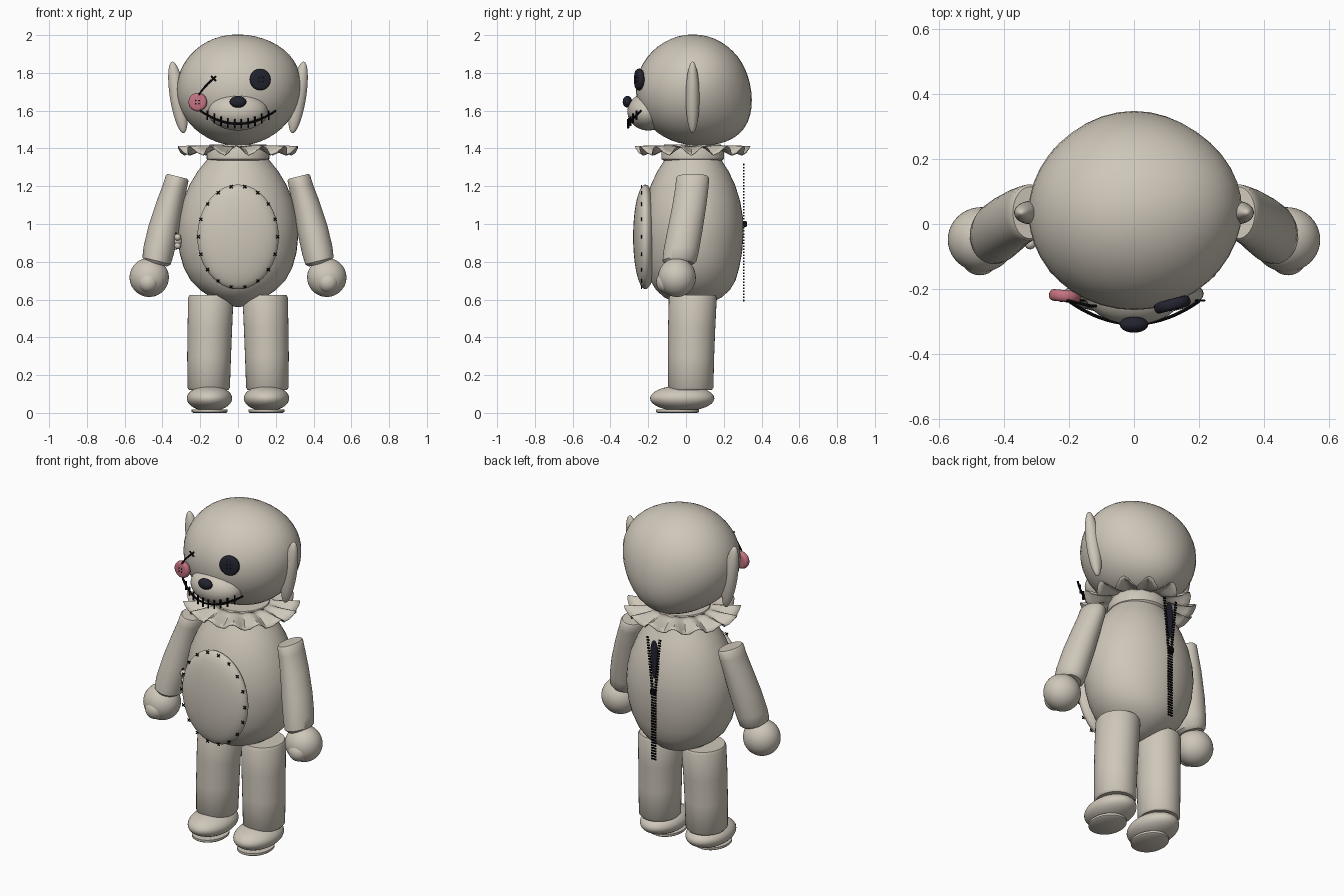
import bpy, bmesh, math
from math import sin, cos, pi
from mathutils import Vector, Matrix

cube = bpy.data.objects.get("Cube")
if cube:
    bpy.data.objects.remove(cube, do_unlink=True)


def material(name, rgb, rough=0.8):
    m = bpy.data.materials.new(name)
    m.use_nodes = True
    m.diffuse_color = (*rgb, 1)
    bsdf = m.node_tree.nodes["Principled BSDF"]
    bsdf.inputs["Base Color"].default_value = (*rgb, 1)
    bsdf.inputs["Roughness"].default_value = rough
    return m


FABRIC = material("warm grey fabric", (0.62, 0.57, 0.49))
DARK = material("dark button", (0.016, 0.017, 0.028))
BLACK = material("black thread", (0.004, 0.004, 0.005))
PINK = material("pink button", (0.55, 0.17, 0.22))


def finish(name, bm, mat, angle=40):
    bmesh.ops.recalc_face_normals(bm, faces=bm.faces)
    mesh = bpy.data.meshes.new(name)
    bm.to_mesh(mesh)
    bm.free()
    ob = bpy.data.objects.new(name, mesh)
    bpy.context.collection.objects.link(ob)
    mesh.materials.append(mat)
    if angle:
        bpy.ops.object.select_all(action='DESELECT')
        ob.select_set(True)
        bpy.context.view_layer.objects.active = ob
        bpy.ops.object.shade_smooth_by_angle(angle=math.radians(angle))
    return ob


def ball(name, centre, size, mat=FABRIC, tilt=0, bumps=()):
    """Ellipsoid with optional soft lumps, tilted about y."""
    bm = bmesh.new()
    bmesh.ops.create_uvsphere(bm, u_segments=40, v_segments=24, radius=1)
    for v in bm.verts:
        n = v.co.copy()
        v.co = n * Vector(size)
        for d, amount in bumps:
            d = Vector(d).normalized()
            v.co += d * amount * max(0, d.dot(n)) ** 4
    bm.transform(Matrix.Translation(centre) @ Matrix.Rotation(tilt, 4, 'Y'))
    return finish(name, bm, mat)


def loft(name, rings, mat=FABRIC, sides=40):
    """Skin through level ellipses given as (centre, x radius, y radius, x slope)."""
    bm = bmesh.new()
    loops = []
    for (x, y, z), rx, ry, slope in rings:
        loops.append([bm.verts.new((x + rx * cos(a), y + ry * sin(a), z + slope * rx * cos(a)))
                      for a in (2 * pi * i / sides for i in range(sides))])
    for low, high in zip(loops, loops[1:]):
        for i in range(sides):
            j = (i + 1) % sides
            bm.faces.new((low[i], low[j], high[j], high[i]))
    bm.faces.new(loops[0])
    bm.faces.new(loops[-1])
    return finish(name, bm, mat)


def bars(name, segments, radius, mat=BLACK):
    """Many short threads in one mesh."""
    bm = bmesh.new()
    for a, b in segments:
        a, b = Vector(a), Vector(b)
        turn = (b - a).to_track_quat('Z', 'Y').to_matrix().to_4x4()
        bmesh.ops.create_cone(bm, cap_ends=True, segments=6, radius1=radius, radius2=radius,
                              depth=(b - a).length, matrix=Matrix.Translation((a + b) / 2) @ turn)
    return finish(name, bm, mat, 0)


def cross(p, s):
    x, y, z = p
    return [((x - s, y, z - s), (x + s, y, z + s)), ((x - s, y, z + s), (x + s, y, z - s))]


def button(name, centre, radius, thick, turn, mat):
    place = Matrix.Translation(centre) @ Matrix.Rotation(turn, 4, 'Z') @ Matrix.Rotation(pi / 2, 4, 'X')
    bm = bmesh.new()
    bmesh.ops.create_cone(bm, cap_ends=True, segments=32, radius1=radius, radius2=radius, depth=thick)
    rims = [e for e in bm.edges if abs(e.verts[0].co.z - e.verts[1].co.z) < 1e-5]
    bmesh.ops.bevel(bm, geom=rims, offset=thick * 0.4, segments=3, affect='EDGES', profile=0.5)
    bm.transform(place)
    finish(name, bm, mat)
    bm = bmesh.new()
    for a in range(4):
        spot = Vector((cos(a * pi / 2 + pi / 4), sin(a * pi / 2 + pi / 4), 0)) * radius * 0.25
        spot.z = thick / 2
        bmesh.ops.create_cone(bm, cap_ends=True, segments=10, radius1=radius * 0.09,
                              radius2=radius * 0.09, depth=0.003, matrix=Matrix.Translation(spot))
    bm.transform(place)
    finish(name + "_holes", bm, BLACK)


# Head and face
ball("head", (0, 0.035, 1.71), (0.325, 0.3, 0.288),
     bumps=[((0.8, 0.2, 0.5), 0.02), ((0, 0.75, -0.66), 0.045), ((-0.3, 0, 1), 0.006)])
ball("muzzle", (0, -0.2, 1.595), (0.157, 0.11, 0.1))
ball("nose", (0, -0.31, 1.647), (0.044, 0.025, 0.031), DARK)
button("eye_button", (0.118, -0.248, 1.765), 0.057, 0.034, 0.26, DARK)
button("hanging_button", (-0.213, -0.222, 1.645), 0.049, 0.036, -0.1, PINK)


def mouth_point(x, dz=0):
    t = (x / 0.2) ** 2
    return (x, -0.308 + 0.07 * t, 1.53 + 0.07 * t + dz)


line = [mouth_point(-0.2 + 0.02 * i) for i in range(21)]
bars("mouth_thread", zip(line, line[1:]), 0.006)
bars("mouth_stitches", [(mouth_point(x, -0.026), mouth_point(x, 0.026))
                        for x in (-0.162 + 0.036 * i for i in range(10))], 0.005)

# Thread the loose button hangs from
thread = [(-0.21 + 0.08 * t, -0.235 - 0.018 * t, 1.675 + 0.095 * t ** 0.75)
          for t in (i / 8 for i in range(9))]
bars("loose_thread", list(zip(thread, thread[1:])) + cross((-0.13, -0.253, 1.77), 0.013), 0.005)

# Neck band and pleated collar
loft("neck_band", [((0, 0.035, z), r, r, 0) for z, r in
                   ((1.335, 0.155), (1.345, 0.166), (1.39, 0.166), (1.42, 0.15))])
bm = bmesh.new()
petals, steps = 14, 6
count = petals * steps
rows = []
for k in range(5):
    t = k / 4
    row = []
    for i in range(count):
        a = 2 * pi * i / count + 0.2
        wave = cos(petals * 2 * pi * i / count)
        r = 0.15 + t * (0.145 + 0.04 * abs(cos(petals * pi * i / count)) - 0.01)
        z = 1.415 - 0.025 * t + 0.024 * t * wave
        row.append(bm.verts.new((r * cos(a), 0.035 + 0.94 * r * sin(a), z)))
    rows.append(row)
for low, high in zip(rows, rows[1:]):
    for i in range(count):
        j = (i + 1) % count
        bm.faces.new((low[i], low[j], high[j], high[i]))
collar = finish("ruffled_collar", bm, FABRIC)
collar.modifiers.new("cloth", 'SOLIDIFY').thickness = 0.004

# Pear-shaped body: height, half width, half depth
profile = ((0.56, 0.01, 0.01), (0.575, 0.06, 0.075), (0.61, 0.14, 0.15), (0.65, 0.2, 0.195),
           (0.7, 0.25, 0.225), (0.77, 0.288, 0.245), (0.85, 0.31, 0.26), (0.95, 0.32, 0.268),
           (1.03, 0.314, 0.265), (1.12, 0.293, 0.25), (1.21, 0.255, 0.222), (1.28, 0.213, 0.188),
           (1.34, 0.165, 0.15), (1.38, 0.13, 0.13))
loft("body", [((0, 0.037, z), rx, ry, 0) for z, rx, ry in profile], sides=48)

# Belly patch with cross stitches
ball("belly_patch", (0, -0.215, 0.932), (0.215, 0.065, 0.277))
marks = []
for i in range(18):
    a = 2 * pi * (i + 0.5) / 18
    marks += cross((0.21 * sin(a), -0.236, 0.932 + 0.27 * cos(a)), 0.008)
bars("belly_stitches", marks, 0.003)

# Stuffing poking out of the right side
for i, (y, z, r) in enumerate(((-0.04, 0.91, 0.024), (-0.06, 0.93, 0.018), (-0.05, 0.885, 0.018))):
    ball("stuffing_%d" % i, (-0.32, y, z), (r, r, r))
bars("side_stitches", [((-0.328, -0.06, z), (-0.328, -0.02, z + 0.01)) for z in (0.865, 0.95)], 0.004)

# Open zip down the back
bm = bmesh.new()
for i in range(46):
    z = 0.595 + 0.016 * i
    spread = 0.009 + max(0, z - 1.0) * 0.1
    for side in (-1, 1):
        place = Matrix.Translation((side * spread, 0.305, z)) @ Matrix.Diagonal((0.015, 0.007, 0.008, 1))
        bmesh.ops.create_cube(bm, size=1, matrix=place)
finish("zip_teeth", bm, BLACK, 0)
bm = bmesh.new()
bmesh.ops.create_circle(bm, cap_ends=True, segments=32, radius=1)
for v in bm.verts:
    width = 0.026 * (1 + 0.3 * v.co.y)
    v.co = (v.co.x * width, 0.3, 1.19 + 0.115 * v.co.y)
finish("zip_opening", bm, DARK, 0)
bm = bmesh.new()
bmesh.ops.create_cube(bm, size=1, matrix=Matrix.Translation((0, 0.312, 1.0)) @
                      Matrix.Diagonal((0.034, 0.022, 0.034, 1)))
bmesh.ops.bevel(bm, geom=bm.edges[:], offset=0.005, segments=2, affect='EDGES')
finish("zip_slider", bm, BLACK)

# Limbs on both sides
for side, s in (("left", 1), ("right", -1)):
    ball(side + "_ear", (s * 0.318, 0.035, 1.67), (0.042, 0.036, 0.192), tilt=s * 0.16)
    loft(side + "_arm", [((s * x, y, z), rx, ry, s * 0.25) for x, y, z, rx, ry in (
        (0.435, -0.035, 0.79, 0.06, 0.075), (0.431, -0.034, 0.805, 0.075, 0.09),
        (0.42, -0.025, 0.86, 0.08, 0.094), (0.395, -0.005, 0.97, 0.079, 0.093),
        (0.362, 0.018, 1.1, 0.07, 0.09), (0.333, 0.032, 1.2, 0.062, 0.088),
        (0.322, 0.035, 1.243, 0.06, 0.087), (0.32, 0.035, 1.252, 0.053, 0.08))])
    ball(side + "_hand", (s * 0.47, -0.048, 0.717), (0.104, 0.1, 0.103))
    ball(side + "_thumb", (s * 0.475, -0.108, 0.692), (0.055, 0.05, 0.055))
    loft(side + "_leg", [((s * x, y, z), rx, ry, 0) for x, y, z, rx, ry in (
        (0.155, 0.025, 0.12, 0.102, 0.11), (0.155, 0.025, 0.132, 0.112, 0.12),
        (0.153, 0.027, 0.3, 0.116, 0.122), (0.149, 0.03, 0.45, 0.118, 0.125),
        (0.144, 0.036, 0.61, 0.12, 0.127), (0.144, 0.036, 0.624, 0.113, 0.12))])
    ball(side + "_foot", (s * 0.151, -0.02, 0.077), (0.12, 0.17, 0.068))
    loft(side + "_sole", [((s * 0.15, -0.045, z), 0.095 * k, 0.115 * k, 0)
                          for z, k in ((0, 0.92), (0.006, 1), (0.018, 1))])
